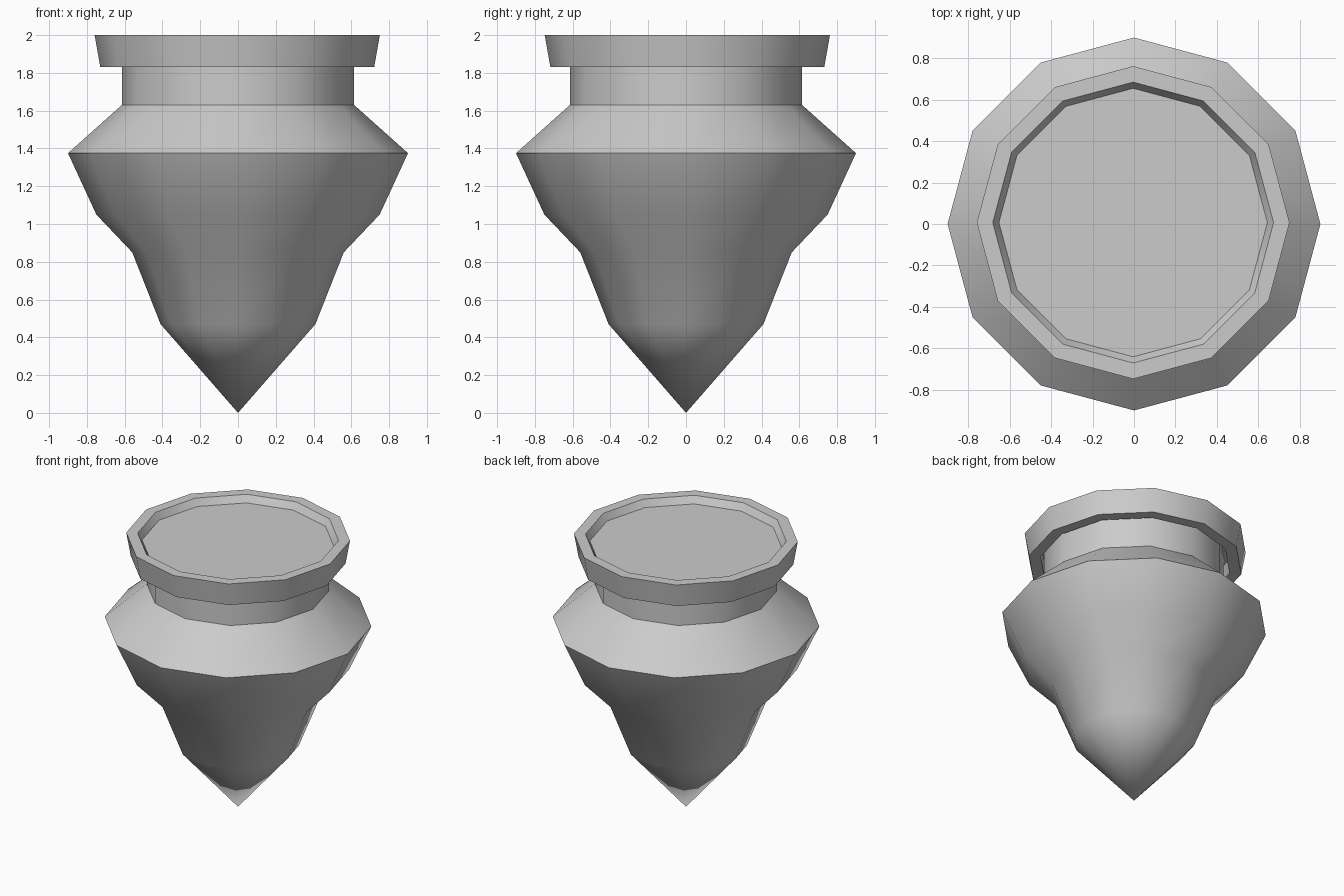
import bpy
import bmesh
import math

SIDES = 12

cube = bpy.data.objects.get("Cube")
if cube:
    bpy.data.objects.remove(cube, do_unlink=True)

# Single grey clay material
GREY = (0.6, 0.6, 0.6, 1.0)
clay = bpy.data.materials.new("grey_clay")
clay.use_nodes = True
clay.diffuse_color = GREY
clay.node_tree.nodes["Principled BSDF"].inputs["Base Color"].default_value = GREY


def lathe(name, profile, centre=(0, 0)):
    """Revolve (radius, height) points about z; radius 0 makes a pole."""
    bm = bmesh.new()
    rings = []
    for r, z in profile:
        if r == 0:
            rings.append([bm.verts.new((0, 0, z))] * SIDES)
        else:
            angles = [math.tau * i / SIDES for i in range(SIDES)]
            rings.append([bm.verts.new((r * math.cos(a), r * math.sin(a), z)) for a in angles])
    for low, high in zip(rings, rings[1:]):
        for i in range(SIDES):
            j = (i + 1) % SIDES
            corners = dict.fromkeys((low[i], low[j], high[j], high[i]))
            bm.faces.new(list(corners))
    bmesh.ops.recalc_face_normals(bm, faces=bm.faces)
    mesh = bpy.data.meshes.new(name)
    bm.to_mesh(mesh)
    bm.free()
    mesh.materials.append(clay)
    obj = bpy.data.objects.new(name, mesh)
    obj.location = (*centre, 0)
    bpy.context.collection.objects.link(obj)
    bpy.ops.object.select_all(action="DESELECT")
    obj.select_set(True)
    bpy.context.view_layer.objects.active = obj
    bpy.ops.object.shade_smooth_by_angle(angle=math.radians(35))
    return obj


# Pointed body, sloping shoulder and straight neck
lathe("pot_body", [
    (0, 0), (0.41, 0.47), (0.56, 0.85), (0.75, 1.05), (0.90, 1.375),
    (0.615, 1.63), (0.615, 1.93), (0, 1.93),
])

# Flared collar around the neck, with a shallow recessed lid
lathe("rim_and_lid", [
    (0, 1.95), (0.648, 1.95), (0.678, 2.0), (0.755, 2.0),
    (0.725, 1.83), (0.645, 1.83), (0.645, 1.94), (0, 1.94),
], centre=(-0.004, 0.007))
